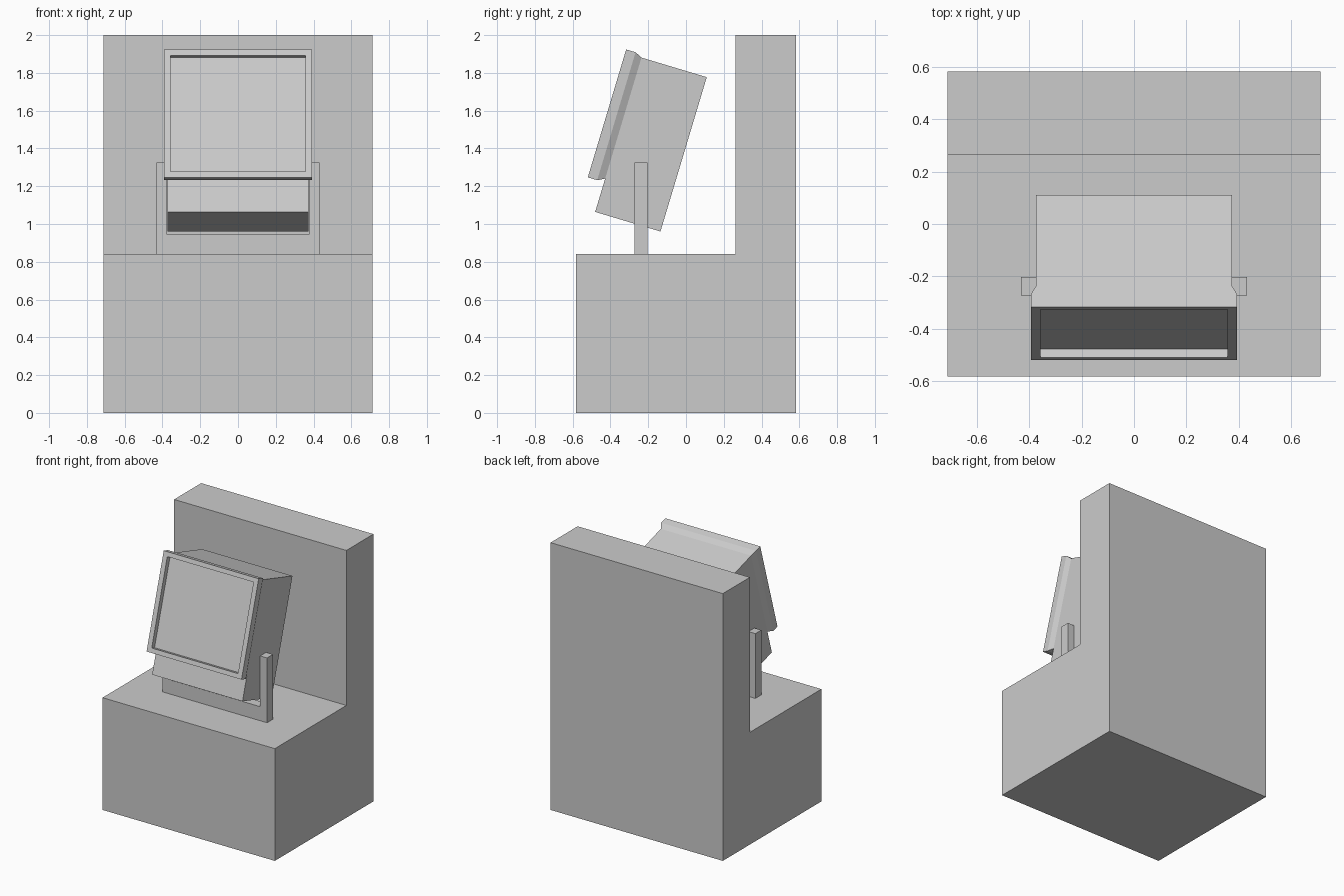
import bpy, bmesh, math

if "Cube" in bpy.data.objects:
    bpy.data.objects.remove(bpy.data.objects["Cube"])


def make_object(name, bm):
    bmesh.ops.recalc_face_normals(bm, faces=bm.faces)
    mesh = bpy.data.meshes.new(name)
    bm.to_mesh(mesh)
    bm.free()
    ob = bpy.data.objects.new(name, mesh)
    bpy.context.collection.objects.link(ob)
    return ob


def extrude_profile(name, points, axis, a, b):
    """Extrude a profile along x (points are y,z) or y (points are x,z)."""
    bm = bmesh.new()
    put = (lambda p, d: (d, p[0], p[1])) if axis == 'x' else (lambda p, d: (p[0], d, p[1]))
    face = bm.faces.new([bm.verts.new(put(p, a)) for p in points])
    new = bmesh.ops.extrude_face_region(bm, geom=[face])['geom']
    offset = (b - a, 0, 0) if axis == 'x' else (0, b - a, 0)
    bmesh.ops.translate(bm, vec=offset, verts=[v for v in new if isinstance(v, bmesh.types.BMVert)])
    return make_object(name, bm)


def loft_rectangles(name, rings):
    """Join rectangles given as (depth, half width, bottom, top) and cap both ends."""
    bm = bmesh.new()
    loops = [[bm.verts.new(c) for c in ((-w, d, lo), (w, d, lo), (w, d, hi), (-w, d, hi))]
             for d, w, lo, hi in rings]
    for r, s in zip(loops, loops[1:]):
        for i in range(4):
            j = (i + 1) % 4
            bm.faces.new((r[i], r[j], s[j], s[i]))
    bm.faces.new(loops[0])
    bm.faces.new(loops[-1])
    return make_object(name, bm)


# Stepped base with tall back wall
extrude_profile("base", [(-.583, 0), (.583, 0), (.583, 2), (.263, 2), (.263, .84), (-.583, .84)],
                'x', -.713, .713)

# U-shaped bracket
extrude_profile("bracket", [(-.432, .84), (.432, .84), (.432, 1.325), (.375, 1.325), (.375, .945),
                            (-.375, .945), (-.375, 1.325), (-.432, 1.325)], 'y', -.273, -.203)

# Tilted monitor: housing, and bezel with recessed screen
housing = loft_rectangles("monitor_housing", [(.09, .374, -.164, .689), (.451, .374, -.164, .689)])
bezel = loft_rectangles("screen_bezel", [(.035, .357, .033, .674), (0, .357, .033, .674),
                                         (0, .393, 0, .707), (.052, .393, 0, .707),
                                         (.09, .374, .02, .689)])
for part in (housing, bezel):
    part.location = (0, -.52, 1.247)
    part.rotation_euler = (math.radians(-16.7), 0, 0)
